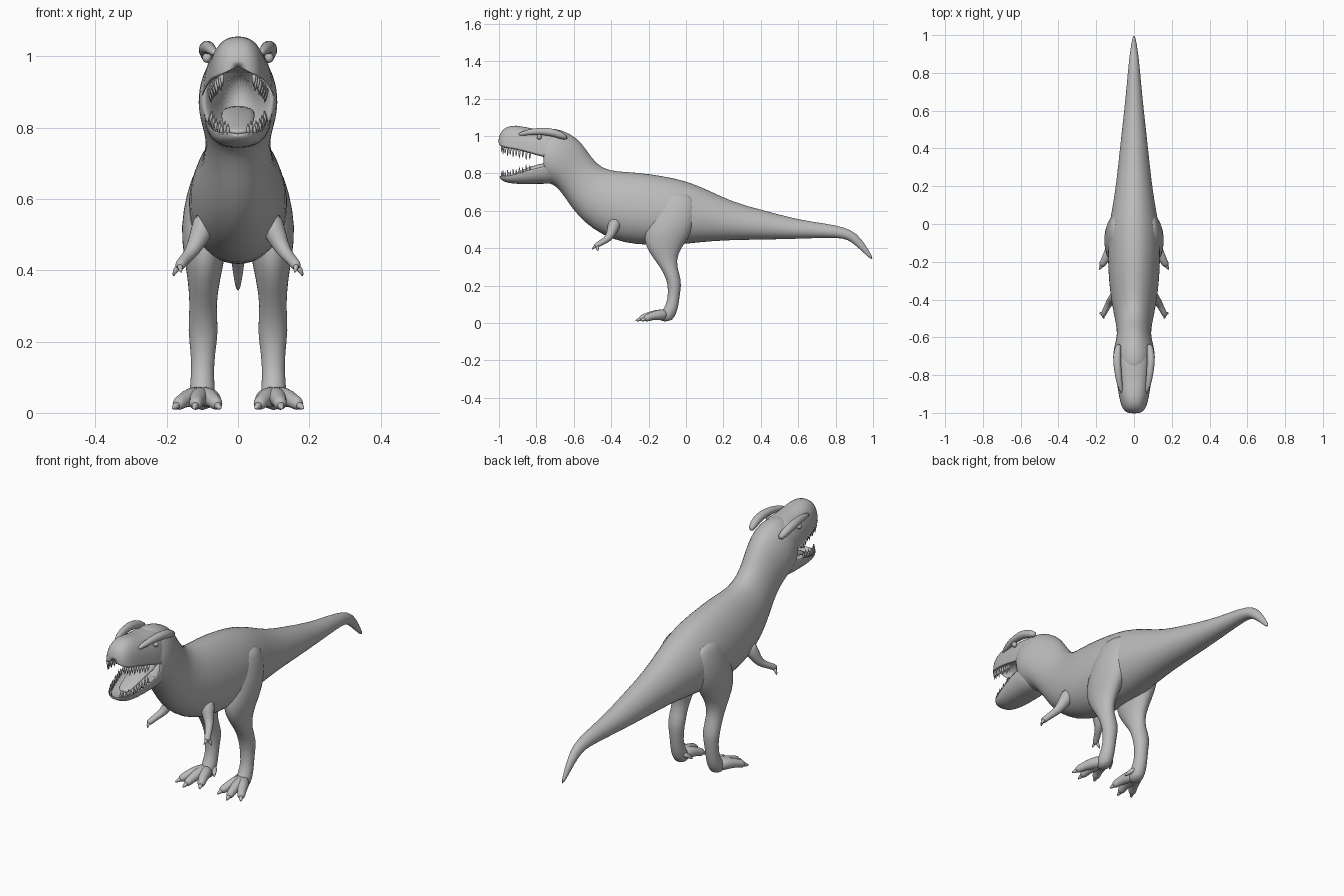
import bpy, bmesh, math
from mathutils import Vector

cube = bpy.data.objects.get("Cube")
if cube:
    bpy.data.objects.remove(cube, do_unlink=True)

skin = bpy.data.materials.new("plain grey")
skin.use_nodes = True
GREY = (0.5, 0.5, 0.5, 1)
skin.diffuse_color = GREY
skin.node_tree.nodes["Principled BSDF"].inputs["Base Color"].default_value = GREY


def finish(name, bm, mirror=False, subdiv=1):
    """Turn a bmesh into a smooth object, mirrored across x when asked."""
    bmesh.ops.recalc_face_normals(bm, faces=bm.faces)
    mesh = bpy.data.meshes.new(name)
    bm.to_mesh(mesh)
    bm.free()
    mesh.materials.append(skin)
    obj = bpy.data.objects.new(name, mesh)
    bpy.context.collection.objects.link(obj)
    if mirror:
        obj.modifiers.new("mirror", 'MIRROR').use_mirror_merge = False
    if subdiv:
        mod = obj.modifiers.new("smooth", 'SUBSURF')
        mod.levels = mod.render_levels = subdiv
    for poly in mesh.polygons:
        poly.use_smooth = True
    return obj


def loft(bm, rings, n=20, power=1.0, low=1.0, pear=0.0):
    """Skin rings given as (centre, side half-axis, up half-axis)."""
    def bend(v):
        return math.copysign(abs(v) ** power, v)
    loops = []
    for c, a, b in rings:
        loop = []
        for i in range(n):
            t = math.tau * i / n
            s, k = bend(math.sin(t)), bend(math.cos(t))
            k *= 1 - pear * s
            loop.append(bm.verts.new(c + a * k + b * (s if s > 0 else s * low)))
        loops.append(loop)
    for p, q in zip(loops, loops[1:]):
        for i in range(n):
            j = (i + 1) % n
            bm.faces.new((p[i], p[j], q[j], q[i]))
    bm.faces.new(loops[0])
    bm.faces.new(loops[-1])


def tube(bm, points, n=10):
    """Round limb through (x, y, z, radius) points."""
    pts = [Vector(p[:3]) for p in points]
    rings = []
    for i, p in enumerate(points):
        d = (pts[min(i + 1, len(pts) - 1)] - pts[max(i - 1, 0)]).normalized()
        ref = Vector((1, 0, 0)) if abs(d.x) < 0.8 else Vector((0, 0, 1))
        up = d.cross(ref).normalized()
        rings.append((pts[i], up.cross(d) * p[3], up * p[3]))
    loft(bm, rings, n)


def jaw_rings(stations):
    return [(Vector((0, y, edge)), Vector((w, 0, 0)), Vector((0, 0, tip - edge)))
            for y, edge, tip, w in stations]


# Throat, skull, neck, trunk and tail: back y, z / belly y, z / half width
spine = [
    (-.62, .93, -.64, .84, .03), (-.70, .96, -.70, .80, .06),
    (-.78, 1.02, -.765, .765, .092), (-.77, 1.035, -.75, .75, .104),
    (-.70, 1.045, -.71, .74, .114), (-.62, 1.015, -.68, .715, .106),
    (-.56, .97, -.64, .66, .092), (-.51, .89, -.60, .60, .09),
    (-.45, .825, -.54, .535, .102), (-.36, .81, -.45, .47, .12),
    (-.26, .807, -.33, .425, .134), (-.12, .787, -.2, .415, .14),
    (0, .762, -.06, .415, .138), (.12, .712, .06, .43, .114),
    (.25, .647, .22, .443, .092), (.4, .607, .4, .445, .075),
    (.6, .552, .6, .45, .052), (.75, .532, .75, .456, .037),
    (.85, .512, .84, .455, .029), (.915, .48, .885, .435, .022),
    (.965, .41, .94, .385, .015), (1.003, .345, .992, .336, .005)]
bm = bmesh.new()
loft(bm, [(Vector((0, (yt + yb) / 2, (zt + zb) / 2)), Vector((w, 0, 0)),
           Vector((0, (yt - yb) / 2, (zt - zb) / 2)))
          for yt, zt, yb, zb, w in spine], n=24, pear=0.1)
finish("body_and_tail", bm)

# Jaws: y, gum edge z, outer z, half width
upper = [(-.66, .86, 1.03, .10), (-.76, .87, 1.037, .103), (-.83, .895, 1.04, .092),
         (-.91, .915, 1.062, .081), (-.965, .925, 1.05, .068),
         (-.992, .94, 1.02, .05), (-1.003, .955, .985, .026)]
lower = [(-.66, .86, .745, .095), (-.76, .85, .744, .098), (-.85, .82, .742, .088),
         (-.93, .795, .744, .071), (-.975, .788, .755, .052), (-.998, .79, .775, .022)]
for name, stations in (("upper_jaw", upper), ("lower_jaw", lower)):
    bm = bmesh.new()
    loft(bm, jaw_rings(stations), n=24, power=0.8, low=-0.55)
    finish(name, bm)


# Teeth follow the gum edges
def gum(stations, y):
    for p, q in zip(stations, stations[1:]):
        if q[0] <= y <= p[0]:
            f = (y - p[0]) / (q[0] - p[0])
            return p[1] + f * (q[1] - p[1]), p[3] + f * (q[3] - p[3])


for name, stations, drop in (("upper_teeth", upper, -.03), ("lower_teeth", lower, .028)):
    bm = bmesh.new()
    for i in range(11):
        y = -.99 + .15 * (i / 10) ** 1.3
        z, w = gum(stations, y)
        size = .8 + .3 * (i % 2)
        base = Vector((w * .88, y + .006, z - drop * .3))
        tip = Vector((w * .85, y + .004, z + drop * size))
        tube(bm, [(*base, .0065), (*base.lerp(tip, .5), .005), (*tip, .0008)], n=6)
    finish(name, bm, mirror=True, subdiv=0)

# Tongue
bm = bmesh.new()
loft(bm, [(Vector((0, y, z)), Vector((w, 0, 0)), Vector((0, 0, h))) for y, z, w, h in
          ((-.68, .85, .05, .02), (-.80, .835, .05, .016), (-.89, .80, .042, .013),
           (-.935, .785, .025, .008))], n=12)
finish("tongue", bm)

# Brow ridges and eyes
bm = bmesh.new()
tube(bm, [(.062, -.90, 1.005, .008), (.076, -.85, 1.02, .016), (.086, -.78, 1.027, .02),
          (.092, -.70, 1.02, .024), (.08, -.63, .985, .016)])
finish("brows", bm, mirror=True)
bm = bmesh.new()
bmesh.ops.create_uvsphere(bm, u_segments=12, v_segments=8, radius=.014)
bmesh.ops.translate(bm, verts=bm.verts, vec=(.087, -.785, .995))
finish("eyes", bm, mirror=True)

# Legs: front y, back y, z, inner x, outer x
leg = [(-.12, .03, .70, .06, .115), (-.165, .06, .62, .04, .145), (-.215, .05, .52, .02, .163),
       (-.23, .005, .44, .035, .153), (-.195, -.045, .37, .05, .141),
       (-.138, -.05, .30, .062, .135), (-.102, -.022, .23, .053, .142),
       (-.095, -.03, .17, .064, .132), (-.102, -.038, .10, .068, .132),
       (-.14, -.05, .052, .062, .138), (-.15, -.075, .006, .07, .13)]
bm = bmesh.new()
loft(bm, [(Vector(((a + b) / 2, (f + r) / 2, z)), Vector(((b - a) / 2, 0, 0)),
           Vector((0, (r - f) / 2, 0))) for f, r, z, a, b in leg], n=16)
finish("legs", bm, mirror=True)

# Toes with claws: three spread forward, one small on the inside
bm = bmesh.new()
for x, y in ((.052, -.232), (.122, -.262), (.18, -.235)):
    root, end = Vector((.102, -.10, .045)), Vector((x, y, .014))
    for path in ([(0, .034), (.4, .029), (.66, .021), (.8, .021), (.92, .014)],
                 [(.84, .012), (.96, .010), (1.06, .002)]):
        tube(bm, [(*(root.lerp(end, t) + Vector((0, 0, .012 * math.sin(math.pi * min(t, 1))))), r)
                  for t, r in path])
tube(bm, [(.08, -.08, .06, .016), (.058, -.105, .045, .012), (.048, -.125, .028, .003)])
finish("toes", bm, mirror=True)

# Arms with two clawed fingers
bm = bmesh.new()
tube(bm, [(.08, -.37, .56, .045), (.108, -.395, .495, .03), (.128, -.412, .452, .021),
          (.148, -.45, .432, .016), (.162, -.478, .415, .016), (.166, -.487, .408, .012)])
for x, y, z in ((.182, -.47, .382), (.158, -.502, .392)):
    tube(bm, [(.16, -.472, .417, .010), ((.16 + x) / 2 + .005, (y - .478) / 2, z + .018, .009),
              (x, y, z, .002)], n=8)
finish("arms", bm, mirror=True)
